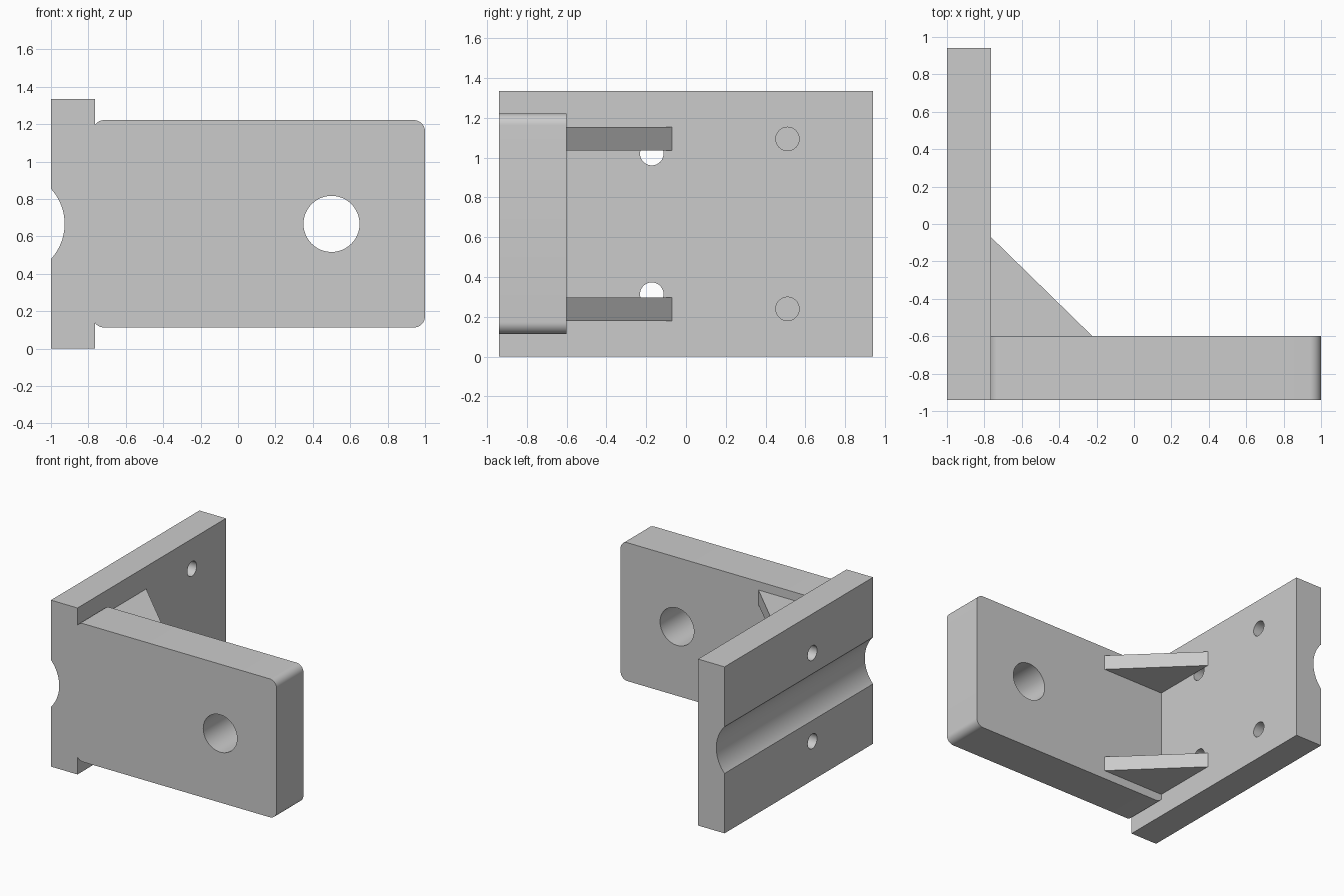
import bpy, bmesh
from math import cos, sin, pi, radians, sqrt
from mathutils import Vector

old = bpy.data.objects.get("Cube")
if old:
    bpy.data.objects.remove(old, do_unlink=True)

grey = bpy.data.materials.new("plain grey")
grey.use_nodes = True
COLOUR = (0.6, 0.6, 0.6, 1)
grey.diffuse_color = COLOUR
grey.node_tree.nodes["Principled BSDF"].inputs["Base Color"].default_value = COLOUR

MID = 0.667                      # mid height, the mirror plane
BACK, FRONT = 0.94, -0.94        # depth limits of the mounting plate
ARM_BACK = -0.6
WALL = -0.765                    # inner face of the mounting plate
AXES = {"x": Vector((1, 0, 0)), "y": Vector((0, 1, 0)), "z": Vector((0, 0, 1))}


def prism(name, points, axis, start, end):
    """Extrude a closed 3D outline, lying at zero on the axis, from start to end."""
    bm = bmesh.new()
    direction = AXES[axis]
    face = bm.faces.new([bm.verts.new(Vector(p) + direction * start) for p in points])
    extruded = bmesh.ops.extrude_face_region(bm, geom=[face])["geom"]
    verts = [g for g in extruded if isinstance(g, bmesh.types.BMVert)]
    bmesh.ops.translate(bm, verts=verts, vec=direction * (end - start))
    bmesh.ops.recalc_face_normals(bm, faces=bm.faces)
    mesh = bpy.data.meshes.new(name)
    bm.to_mesh(mesh)
    bm.free()
    mesh.materials.append(grey)
    obj = bpy.data.objects.new(name, mesh)
    bpy.context.collection.objects.link(obj)
    return obj


def arc(cx, cz, r, a, b, steps):
    """Points of an arc in the xz plane, angles in degrees."""
    angles = [radians(a + (b - a) * i / steps) for i in range(steps + 1)]
    return [(cx + r * cos(t), 0, cz + r * sin(t)) for t in angles]


def boolean(obj, other, operation):
    """Apply a boolean and remove the helper."""
    mod = obj.modifiers.new(operation.lower(), "BOOLEAN")
    mod.operation, mod.solver, mod.object = operation, "EXACT", other
    bpy.context.view_layer.objects.active = obj
    bpy.ops.object.modifier_apply(modifier=mod.name)
    bpy.data.objects.remove(other, do_unlink=True)


# Mounting plate
body = prism("bracket_body", [(-1, 0, 0), (WALL, 0, 0), (WALL, 0, 2 * MID), (-1, 0, 2 * MID)],
             "y", FRONT, BACK)

# Arm with rounded corners
r, left, right, low, high = 0.06, -0.776, 1, 0.113, 1.222
outline = []
for cx, cz, a in ((right - r, low + r, -90), (right - r, high - r, 0),
                  (left + r, high - r, 90), (left + r, low + r, 180)):
    outline += arc(cx, cz, r, a, a + 90, 10)
boolean(body, prism("arm", outline, "y", FRONT, ARM_BACK), "UNION")

# Pin hole through the arm
boolean(body, prism("pin_hole", arc(0.5, MID, 0.15, 0, 352.5, 47), "y", -1.2, -0.4), "DIFFERENCE")

# Shallow round groove along the outer face
boolean(body, prism("groove", arc(-1.204, MID, 0.277, 0, 356.25, 95), "y", -1.2, 1.2), "DIFFERENCE")

# Screw holes: a through pair near the arm, a blind pair near the back
for y, offset, depth in ((-0.172, 0.353, -1.2), (0.51, 0.427, -0.9)):
    for side in (-1, 1):
        ring = [(0, y + px, pz) for px, _, pz in arc(0, MID + side * offset, 0.059, 0, 348.75, 31)]
        boolean(body, prism("screw_hole", ring, "x", depth, -0.6), "DIFFERENCE")

# Triangular ribs in the corner
tuck = 0.002
triangle = [(WALL - tuck, ARM_BACK - tuck, 0), (-0.222, ARM_BACK - tuck, 0), (-0.222, ARM_BACK, 0),
            (WALL, -0.07, 0), (WALL - tuck, -0.07, 0)]
for name, side in (("lower_rib", -1), ("upper_rib", 1)):
    prism(name, triangle, "z", MID + side * 0.37, MID + side * 0.487)

# Smooth curved walls, keep edges sharp
bpy.ops.object.select_all(action="DESELECT")
body.select_set(True)
bpy.context.view_layer.objects.active = body
bpy.ops.object.shade_smooth_by_angle(angle=radians(30))
